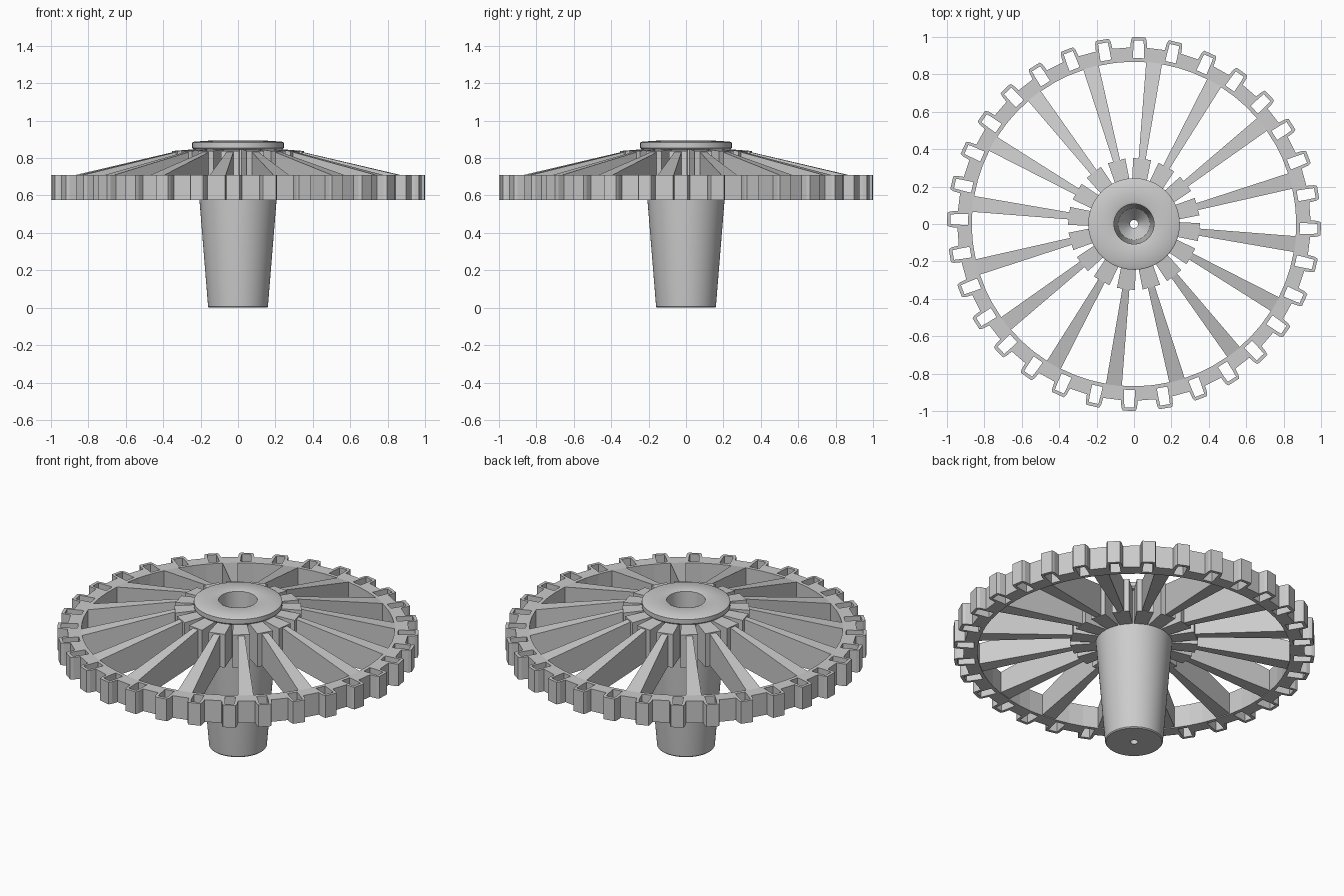
import bpy, bmesh, math

if "Cube" in bpy.data.objects:
    bpy.data.objects.remove(bpy.data.objects["Cube"])

TEETH, SPOKES = 32, 16
TOOTH_PHASE = math.radians(-1.5)
SPOKE_PHASE = TOOTH_PHASE - math.pi / TEETH


def finish(name, bm):
    bmesh.ops.recalc_face_normals(bm, faces=bm.faces)
    mesh = bpy.data.meshes.new(name)
    bm.to_mesh(mesh)
    bm.free()
    ob = bpy.data.objects.new(name, mesh)
    bpy.context.collection.objects.link(ob)
    return ob


def polar(r, t, a):
    """Point at radial distance r and sideways offset t, turned by angle a."""
    c, s = math.cos(a), math.sin(a)
    return r * c - t * s, r * s + t * c


def lathe(name, profile, steps=64):
    bm = bmesh.new()
    rings = [[bm.verts.new((*polar(r, 0, math.tau * i / steps), z)) for i in range(steps)]
             for r, z in profile]
    for k, ring in enumerate(rings):
        nxt = rings[(k + 1) % len(rings)]
        for i in range(steps):
            j = (i + 1) % steps
            bm.faces.new((ring[i], ring[j], nxt[j], nxt[i]))
    ob = finish(name, bm)
    bpy.ops.object.select_all(action='DESELECT')
    ob.select_set(True)
    bpy.context.view_layer.objects.active = ob
    bpy.ops.object.shade_smooth_by_angle(angle=math.radians(30))
    return ob


def radial_bars(name, count, phase, ends):
    """Ring of bars; ends = two (radius, half width, bottom z, top z) sections."""
    bm = bmesh.new()
    for i in range(count):
        a = phase + math.tau * i / count
        p, q = [[bm.verts.new((*polar(r, t, a), z))
                 for t, z in ((-w, lo), (w, lo), (w, hi), (-w, hi))]
                for r, w, lo, hi in ends]
        bm.faces.new(p[::-1])
        bm.faces.new(q)
        for k in range(4):
            m = (k + 1) % 4
            bm.faces.new((p[k], p[m], q[m], q[k]))
    return finish(name, bm)


def toothed_rim(name, z0, z1):
    """Flat ring of slotted teeth, raised to full height."""
    bm = bmesh.new()
    # rows: inner wall, slot start, gap floor, slot end, tooth tip
    rows = ((0.866, 0.046, 0.029), (0.887, 0.046, 0.029), (0.943, 0.045, 0.028),
            (0.981, 0.042, 0.026), (0.999, 0.035, 0.026))
    grids = []
    for i in range(TEETH):
        a = TOOTH_PHASE + math.tau * i / TEETH
        grids.append([[bm.verts.new((*polar(r, t, a), z0)) for t in (-w, -h, h, w)]
                      for r, w, h in rows])
    for i, g in enumerate(grids):
        n = grids[(i + 1) % TEETH]
        for r in range(4):
            for c in range(3):
                if c == 1 and r in (1, 2):
                    continue  # open slot
                bm.faces.new((g[r][c], g[r + 1][c], g[r + 1][c + 1], g[r][c + 1]))
        for r in range(2):
            bm.faces.new((g[r][3], g[r + 1][3], n[r + 1][0], n[r][0]))
    ext = bmesh.ops.extrude_face_region(bm, geom=bm.faces[:], use_keep_orig=True)
    top = [e for e in ext['geom'] if isinstance(e, bmesh.types.BMVert)]
    bmesh.ops.translate(bm, verts=top, vec=(0, 0, z1 - z0))
    return finish(name, bm)


# Tapered hub with flanged cap and conical bore
lathe("hub", [(0.155, 0), (0.16, 0.006), (0.211, 0.635), (0.211, 0.845), (0.235, 0.845),
              (0.245, 0.855), (0.245, 0.882), (0.235, 0.888), (0.12, 0.895), (0.107, 0.89),
              (0.085, 0.12), (0.022, 0.04), (0.022, 0)])

# Short blocks around the hub that hold the spokes
radial_bars("spoke_sockets", SPOKES, SPOKE_PHASE,
            [(0.19, 0.036, 0.635, 0.85), (0.35, 0.048, 0.635, 0.838)])

# Spokes widening towards the rim
radial_bars("spokes", SPOKES, SPOKE_PHASE,
            [(0.33, 0.018, 0.64, 0.836), (0.873, 0.043, 0.58, 0.709)])

# Rim with slotted teeth
toothed_rim("rim", 0.575, 0.71)
